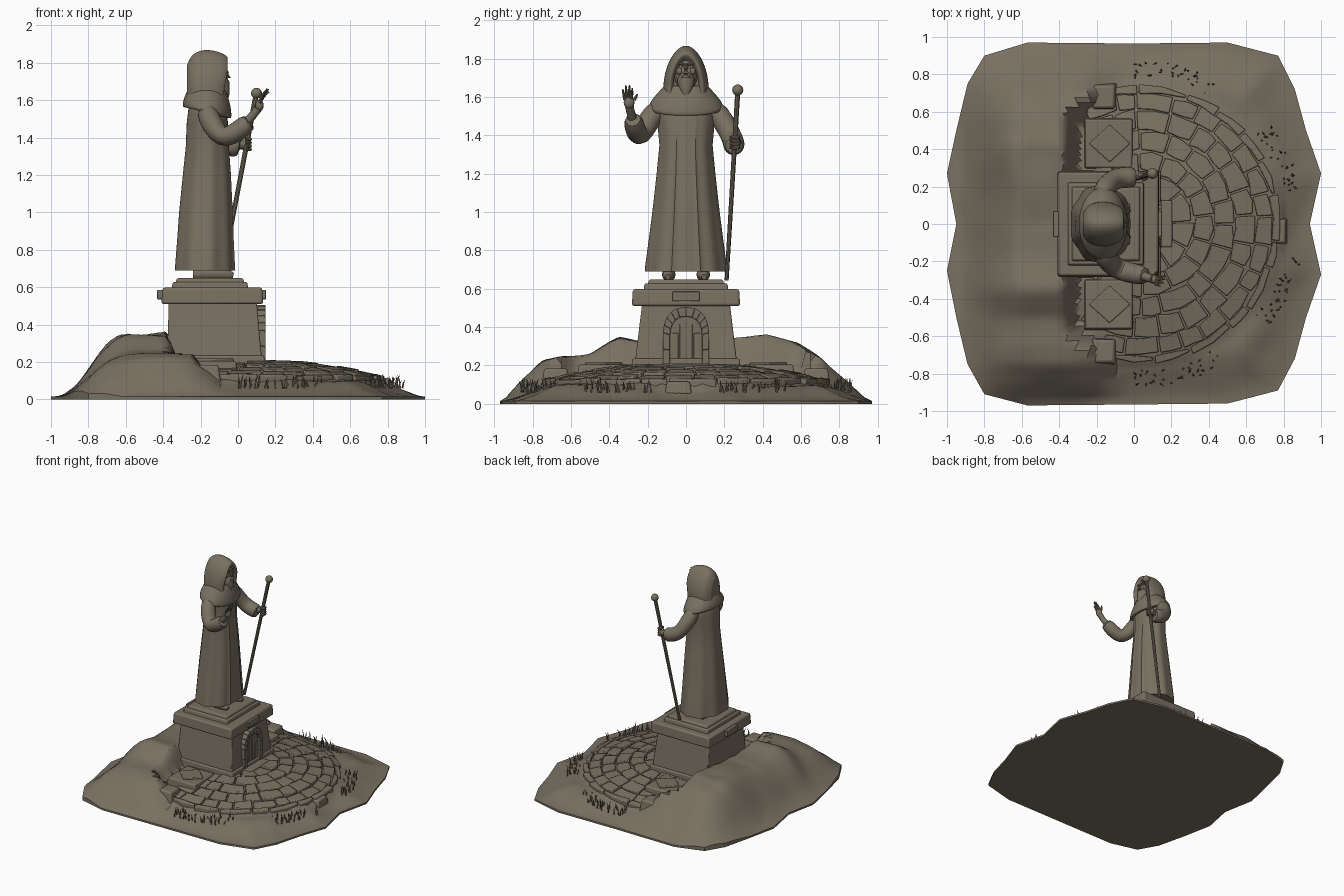
import bpy, bmesh, math, random
from mathutils import Vector, noise

random.seed(4)
if "Cube" in bpy.data.objects:
    bpy.data.objects.remove(bpy.data.objects["Cube"])

stone = bpy.data.materials.new("weathered_stone")
stone.use_nodes = True
COL = (0.19, 0.163, 0.12, 1)
stone.diffuse_color = COL
stone.node_tree.nodes["Principled BSDF"].inputs["Base Color"].default_value = COL
parts = []


def mesh(name, verts, faces, bevel=0, subsurf=0):
    me = bpy.data.meshes.new(name)
    me.from_pydata([tuple(v) for v in verts], [], faces)
    bm = bmesh.new()
    bm.from_mesh(me)
    bmesh.ops.recalc_face_normals(bm, faces=bm.faces)
    bm.to_mesh(me)
    bm.free()
    ob = bpy.data.objects.new(name, me)
    bpy.context.collection.objects.link(ob)
    me.materials.append(stone)
    if bevel:
        m = ob.modifiers.new("bevel", 'BEVEL')
        m.width, m.segments = bevel, 2
    if subsurf:
        m = ob.modifiers.new("smooth", 'SUBSURF')
        m.levels = m.render_levels = subsurf
    parts.append(ob)
    return ob


def loft(name, rings, closed=True, caps=True, **kw):
    n = len(rings[0])
    faces = []
    for i in range(len(rings) - 1):
        for j in range(n if closed else n - 1):
            k = (j + 1) % n
            faces.append((i * n + j, i * n + k, (i + 1) * n + k, (i + 1) * n + j))
    if caps:
        faces += [tuple(range(n)), tuple(range((len(rings) - 1) * n, len(rings) * n))]
    return mesh(name, [p for r in rings for p in r], faces, **kw)


def slab(name, x0, x1, y, z0, z1, inset=0.0, bevel=0.008, cy=0):
    """Box whose top is drawn in by inset."""
    def rect(z, d):
        return [(x0 + d, cy - y + d, z), (x1 - d, cy - y + d, z), (x1 - d, cy + y - d, z), (x0 + d, cy + y - d, z)]
    return loft(name, [rect(z0, 0), rect(z1, inset)], bevel=bevel)


def tube(name, pts, radii, n=12, subsurf=0):
    pts = [Vector(p) for p in pts]
    rings = []
    for i, (p, r) in enumerate(zip(pts, radii)):
        d = pts[min(i + 1, len(pts) - 1)] - pts[max(i - 1, 0)]
        q = d.to_track_quat('Z', 'Y')
        rings.append([p + q @ Vector((r * math.cos(a), r * math.sin(a), 0))
                      for a in (math.tau * j / n for j in range(n))])
    return loft(name, rings, subsurf=subsurf)


def ball(name, c, size, seg=20):
    rings = []
    for i in range(1, 12):
        t = math.pi * i / 12
        rings.append([(c[0] + size[0] * math.sin(t) * math.cos(math.tau * j / seg),
                       c[1] + size[1] * math.sin(t) * math.sin(math.tau * j / seg),
                       c[2] - size[2] * math.cos(t)) for j in range(seg)])
    return loft(name, rings)


def lerp(table, x):
    if x <= table[0][0]:
        return table[0][1]
    for (a, u), (b, v) in zip(table, table[1:]):
        if x <= b:
            t = (x - a) / (b - a)
            return u + (v - u) * t
    return table[-1][1]


def smooth(a, b, x):
    t = min(1, max(0, (x - a) / (b - a)))
    return t * t * (3 - 2 * t)


# Ground: outline shrunk to the centre, with a hill behind the pedestal
outline = [(1, .27), (.92, .5), (.86, .72), (.77, .9), (.5, .97), (0, .965), (-.57, .97), (-.8, .9),
           (-.89, .75), (-.95, .5), (-1, .27), (-.95, 0), (-1, -.25), (-.95, -.5), (-.89, -.75),
           (-.8, -.91), (-.57, -.97), (0, -.965), (.5, -.96), (.77, -.89), (.86, -.72),
           (.92, -.5), (1, -.27), (.94, 0)]
PAVE = [(.3, .2), (.45, .18), (.6, .155), (.74, .125)]
CX = .04
ridge = [(-.97, .0), (-.85, .13), (-.75, .22), (-.65, .25), (-.5, .26), (-.35, .33), (0, .31),
         (.3, .35), (.42, .36), (.58, .31), (.7, .24), (.8, .15), (.97, .0)]


def ground_z(x, y, t):
    r = math.hypot(x - CX, y)
    base = .015 + .08 * smooth(1, .72, t)
    if x > -.3:
        base = max(base, (lerp(PAVE, r) - .02) * smooth(.78, .74, r))
    front = -.33 + .16 * smooth(.55, .7, abs(y)) - .25 * smooth(.9, 1, abs(y))
    hill = lerp(ridge, y) * smooth(-1, -.58, x) * (1 - smooth(front - .06, front + .1, x))
    bump = noise.noise(Vector((x * 4, y * 4, 2))) * .03 * smooth(1, .85, t) * smooth(-.2, -.5, x)
    bump += noise.noise(Vector((x * 6, y * 6, 5))) * .012 * smooth(1, .9, t) * smooth(.7, .85, r)
    return max(base, hill) + bump


edge = []
for a, b in zip(outline, outline[1:] + outline[:1]):
    edge += [Vector(a).lerp(Vector(b), k / 5) for k in range(5)]
rings = [[(p.x, p.y, 0) for p in edge]]
for i in range(36):
    t = 1 - i / 36.5
    rings.append([(p.x * t, p.y * t, ground_z(p.x * t, p.y * t, t)) for p in edge])
loft("ground", rings)


# Paving: rings of wedge stones following the slope
def paver(name, corners, lift):
    top = [(x, y, lerp(PAVE, math.hypot(x - CX, y)) + lift) for x, y in corners]
    low = [(x, y, z - .07) for x, y, z in top]
    loft(name, [low, top], bevel=.006)


bounds = [.16, .28, .39, .5, .61, .7, .745]
for i, (r0, r1) in enumerate(zip(bounds, bounds[1:])):
    count = int(math.tau * r1 / (.15 if i < 5 else .2))
    shift = random.random()
    cuts = [math.tau * (k + shift + random.uniform(-.2, .2)) / count for k in range(count)]
    for k in range(count):
        a0, a1 = cuts[k], cuts[(k + 1) % count] + (math.tau if k == count - 1 else 0)
        gap = .006 / r1
        mid = (a0 + a1) / 2
        if CX + r0 * math.cos(mid) < -.2:
            continue
        j = [random.uniform(-.012, .012) for _ in range(4)]
        polar = [(r0 + .004 + j[0], a0 + gap), (r1 - .006 + j[1], a0 + gap), (r1 - .003, mid),
                 (r1 - .006 + j[2], a1 - gap), (r0 + .004 + j[3], a1 - gap), (r0 + .004, mid)]
        paver("paving_stone", [(CX + r * math.cos(a), r * math.sin(a)) for r, a in polar],
              random.uniform(-.004, .008))
for s in (-1, 1):
    slab("side_terrace", -.27, -.0, .14, .08, .205, .01, .01, s * .43)
    loft("diamond_slab", [[(-.13 + .11 * math.cos(a), s * .43 + .1 * math.sin(a), z)
                           for a in (0, math.pi / 2, math.pi, 4.71)] for z in (.18, .218)], bevel=.006)
    slab("edge_block", -.23, -.09, .075, .08, .185, .015, .012, s * .68)
slab("outlying_stone", .73, .82, .07, .05, .115, .01, .01, -.04)

# Grass blades around the paving
for s in (-1, 1):
    for lo, hi, n in ((.22, .68, 30), (1.05, 1.65, 32)):
        for _ in range(n):
            a, r = random.uniform(lo, hi), random.uniform(.78, .87)
            x, y = CX + r * math.cos(a), s * r * math.sin(a)
            z = random.uniform(.1, .14)
            lean = Vector((random.uniform(-.02, .025), random.uniform(-.02, .02), 0))
            p = Vector((x, y, .06))
            tube("grass_blade", [p, p + lean * .4 + Vector((0, 0, (z - .06) * .6)),
                                 p + lean + Vector((0, 0, z - .06))], [.005, .004, .0005], 4)

# Pedestal
slab("plinth", -.4, .15, .29, .1, .235, .01)
loft("pedestal_body", [[(x0, -y, z), (x1, -y, z), (x1, y, z), (x0, y, z)] for x0, x1, y, z in
                       ((-.385, .13, .268, .2), (-.375, .115, .25, .35), (-.37, .1, .228, .53))], bevel=.008)
slab("pedestal_cap", -.41, .135, .283, .51, .598, .006, .012)
slab("cap_step", -.355, .055, .222, .59, .628, .006)
slab("statue_base", -.335, .035, .2, .62, .648, .008)
slab("front_plaque", .12, .15, .07, .535, .585, 0, .004)
slab("back_plaque", -.432, -.4, .07, .535, .585, 0, .004)


# Arched doorway on the pedestal front
def arch(w, spring, apex, n=5):
    half = [(w, .2), (w, (spring + .2) / 2)]
    half += [(w * math.cos(u * math.pi / 2) ** .8 if u < 1 else 0, spring + (apex - spring) * math.sin(u * math.pi / 2))
             for u in (k / n for k in range(n + 1))]
    return half + [(-y, z) for y, z in reversed(half[:-1])]


outer, inner = arch(.12, .37, .505), arch(.083, .36, .455)
for k in range(len(outer) - 1):
    quad = [outer[k], outer[k + 1], inner[k + 1], inner[k]]
    loft("door_frame_block", [[(x, y, z) for y, z in quad] for x in (.09, .148)], bevel=.004)
loft("door", [[(x, y, z) for y, z in inner] for x in (.09, .125)])
for y in (-.055, -.018, .018, .055):
    slab("door_plank", .12, .13, .016, .2, .44 - abs(y) * 1.3, 0, .003, y)
slab("door_step", .1, .21, .13, .12, .212, .006)


# Robe: lofted rings with folds and a recessed front panel
def robe_ring(z, cx, rx, ry, depth):
    pts = []
    for j in range(72):
        a = math.tau * j / 72
        off = abs((a + math.pi) % math.tau - math.pi)
        f = 1 + depth * .5 * math.cos(a * 9)
        if off < .3:
            f = 1 - depth
        elif off < .42:
            f = 1 + depth * .7
        pts.append((cx + rx * f * math.cos(a), ry * f * math.sin(a), z))
    return pts


loft("robe", [robe_ring(*r) for r in (
    (.69, -.175, .165, .212, .05), (.72, -.175, .163, .21, .05), (.85, -.173, .155, .193, .045),
    (1.0, -.17, .147, .174, .04), (1.2, -.165, .132, .152, .035), (1.35, -.163, .118, .138, .03),
    (1.48, -.163, .112, .15, .02), (1.56, -.165, .1, .155, .01), (1.64, -.17, .07, .08, 0))])
for s in (-1, 1):
    tube("foot", [(-.24, s * .09, .672), (-.12, s * .09, .675), (-.05, s * .095, .668), (-.025, s * .095, .662)],
         [.034, .036, .028, .014])

# Shoulder cape, lower at the chest
cape = []
for z, rx, ry, tilt in ((1.535, .11, .15, .03), (1.53, .128, .192, .03), (1.545, .132, .2, .03),
                        (1.585, .127, .182, .02), (1.63, .112, .14, .01), (1.665, .1, .112, .0),
                        (1.66, .075, .085, .0)):
    cape.append([(-.165 + rx * math.cos(a), ry * math.sin(a), z - tilt * math.cos(a))
                 for a in (math.tau * j / 32 for j in range(32))])
loft("shoulder_cape", cape, subsurf=1)

# Hood: arches lofted from the opening to the back of the head
arc = [(.115, -.1), (.122, -.02), (.106, .07), (.072, .145), (.032, .185), (0, .195)]
arc = arc + [(-y, z) for y, z in reversed(arc[:-1])]
hood = []
for x, sy, top in ((-.085, .55, 1.79), (-.058, .62, 1.815), (-.052, .76, 1.835), (-.085, .92, 1.855),
                   (-.14, 1, 1.872), (-.2, 1, 1.872), (-.25, .85, 1.845), (-.272, .5, 1.79)):
    k = (top - 1.68) / .195
    hood.append([(x - (.02 if z < .0 and x > -.1 else 0), y * sy, 1.68 + z * (k if z > 0 else 1)) for y, z in arc])
ob = loft("hood", hood, closed=False, caps=False, subsurf=2)
mesh("hood_back", hood[-1], [tuple(range(len(arc)))])

# Head and face
ball("head", (-.135, 0, 1.73), (.068, .064, .1))
tube("nose", [(-.075, 0, 1.775), (-.058, 0, 1.745), (-.05, 0, 1.728), (-.07, 0, 1.72)], [.007, .01, .014, .008], 8)
tube("beard", [(-.1, 0, 1.715), (-.09, 0, 1.69), (-.083, 0, 1.655), (-.07, 0, 1.62), (-.06, 0, 1.595)],
     [.035, .046, .04, .026, .006], 14)
for s in (-1, 1):
    tube("brow", [(-.07, s * .01, 1.768), (-.073, s * .03, 1.776), (-.09, s * .05, 1.768)], [.007, .008, .004], 8)
    tube("moustache", [(-.064, 0, 1.715), (-.06, s * .018, 1.707), (-.068, s * .033, 1.685)], [.008, .008, .003], 8)
    ball("cheek", (-.088, s * .033, 1.735), (.02, .018, .02), 12)
    ball("eye", (-.078, s * .025, 1.757), (.007, .011, .007), 10)

# Raised arm with open hand
tube("raised_sleeve", [(-.17, -.12, 1.56), (-.16, -.175, 1.51), (-.11, -.225, 1.42), (-.065, -.25, 1.395),
                       (.0, -.265, 1.435), (.075, -.28, 1.495)], [.05, .062, .06, .058, .056, .054], subsurf=1)
tube("raised_wrist", [(.04, -.275, 1.475), (.085, -.29, 1.525), (.105, -.295, 1.555)], [.026, .022, .024])
ball("raised_palm", (.115, -.297, 1.572), (.022, .028, .032))
for dy, dx, dz in ((-.035, .025, .055), (-.018, .04, .075), (.002, .048, .075), (.018, .05, .06), (.045, .01, .03)):
    p = Vector((.115, -.297 + dy * .6, 1.585))
    tube("raised_finger", [p, p + Vector((dx * .4, dy * .2, dz * .55)), p + Vector((dx, dy * .35, dz))],
         [.009, .008, .004], 8)

# Staff and the arm that grips it
top, foot = Vector((.097, .27, 1.63)), Vector((-.09, .212, .645))
tube("staff", [foot, top], [.011, .014], 10)
ball("staff_knob", (.099, .27, 1.637), (.029, .029, .029))
grip = foot.lerp(top, .73)
tube("staff_sleeve", [(-.17, .12, 1.56), (-.165, .175, 1.51), (-.13, .225, 1.42), (-.09, .245, 1.375),
                      (-.04, .25, 1.355), (.015, .25, 1.345)], [.05, .062, .058, .058, .058, .06], subsurf=1)
tube("staff_wrist", [(-.02, .25, 1.355), grip + Vector((-.015, .012, 0))], [.026, .024])
ball("staff_palm", grip + Vector((-.008, .01, 0)), (.024, .02, .036))
for k in range(4):
    c = grip + Vector((0, 0, .027 - .018 * k))
    tube("staff_finger", [c + Vector((-.015, .02, 0)), c + Vector((.016, .016, 0)), c + Vector((.02, -.012, 0)),
                          c + Vector((-.004, -.022, 0))], [.01, .01, .009, .007], 8)

# Smooth shading with sharp edges kept
bpy.ops.object.select_all(action='DESELECT')
for ob in parts:
    ob.select_set(True)
bpy.context.view_layer.objects.active = parts[0]
bpy.ops.object.shade_smooth_by_angle(angle=math.radians(35))
